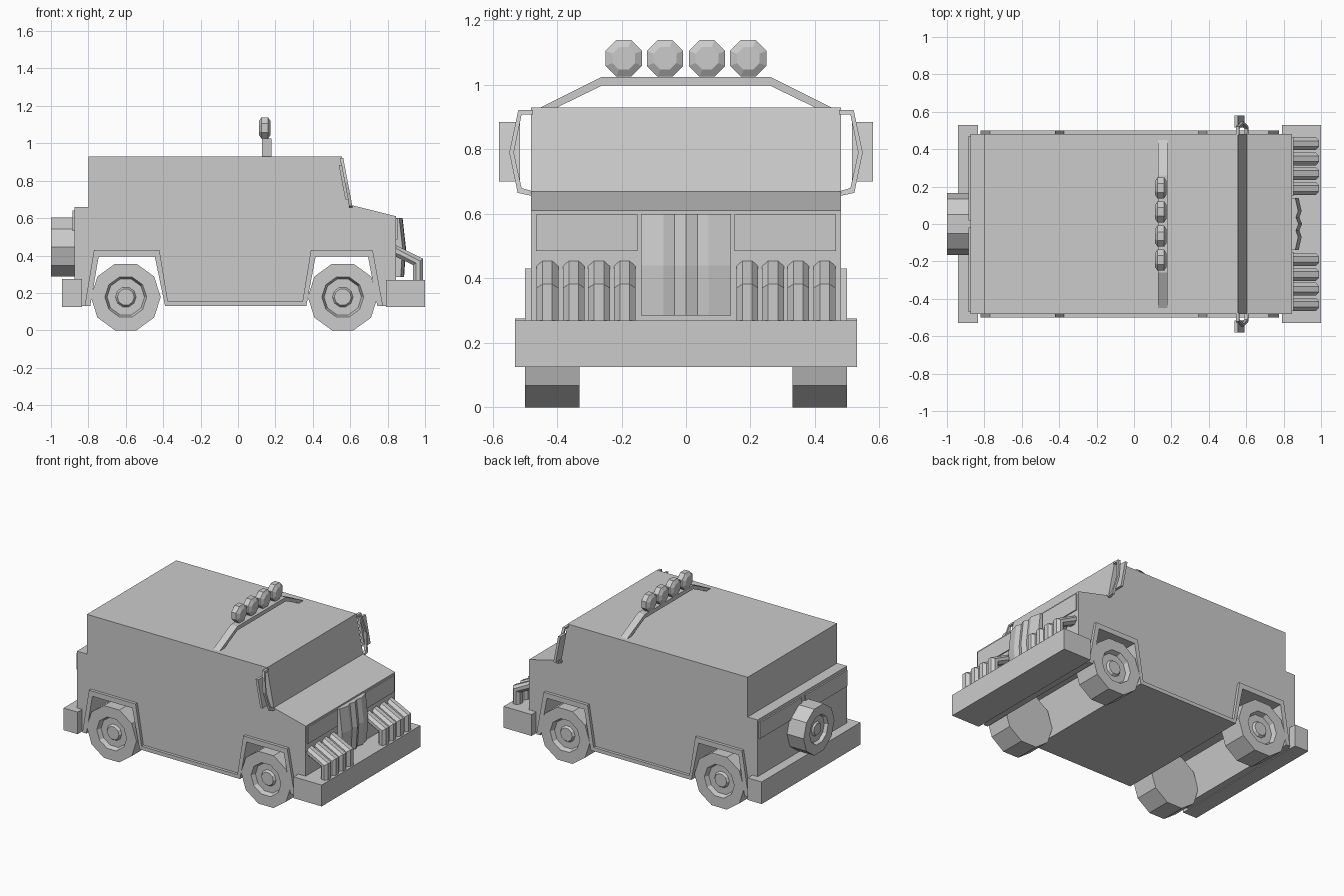
import bpy, bmesh
from math import sin, cos, pi
from mathutils import Vector

cube = bpy.data.objects.get("Cube")
if cube:
    bpy.data.objects.remove(cube, do_unlink=True)

grey = bpy.data.materials.new("plain grey")
grey.use_nodes = True
grey.diffuse_color = (0.6, 0.6, 0.6, 1)
grey.node_tree.nodes["Principled BSDF"].inputs["Base Color"].default_value = (0.6, 0.6, 0.6, 1)


def loft(name, rings, closed=False):
    """Skin matching rings of points; cap the ends, or join them when closed."""
    bm = bmesh.new()
    loops = [[bm.verts.new(p) for p in ring] for ring in rings]
    n = len(loops[0])
    pairs = list(zip(loops, loops[1:]))
    if closed:
        pairs.append((loops[-1], loops[0]))
    else:
        bm.faces.new(loops[0][::-1])
        bm.faces.new(loops[-1])
    for a, b in pairs:
        for i in range(n):
            j = (i + 1) % n
            bm.faces.new((a[i], a[j], b[j], b[i]))
    bmesh.ops.recalc_face_normals(bm, faces=bm.faces)
    mesh = bpy.data.meshes.new(name)
    bm.to_mesh(mesh)
    bm.free()
    mesh.materials.append(grey)
    obj = bpy.data.objects.new(name, mesh)
    bpy.context.collection.objects.link(obj)
    return obj


def slab(name, outline, y0, y1):
    """Extrude an x-z outline across the width."""
    return loft(name, [[(x, y, z) for x, z in outline] for y in (y0, y1)])


def cross_slab(name, outline, x0, x1):
    """Extrude a y-z outline along the length."""
    return loft(name, [[(x, y, z) for y, z in outline] for x in (x0, x1)])


def box(name, x, y, z):
    return slab(name, [(x[0], z[0]), (x[1], z[0]), (x[1], z[1]), (x[0], z[1])], *y)


def turned(name, centre, axis, profile, sides, phase=0):
    """Sweep (distance along axis, radius) pairs around the axis."""
    c, a = Vector(centre), Vector(axis)
    up = Vector((0, 0, 1))
    side = a.cross(up)
    rings = []
    for d, r in profile:
        angles = [2 * pi * i / sides + phase for i in range(sides)]
        rings.append([c + a * d + side * r * cos(t) + up * r * sin(t) for t in angles])
    return loft(name, rings)


# Body with wheel channels cut straight through
arches = [(0.745, 0.13), (0.695, 0.395), (0.415, 0.395), (0.365, 0.13),
          (-0.39, 0.13), (-0.445, 0.395), (-0.745, 0.395), (-0.79, 0.13)]
shell = [(-0.875, 0.13), (-0.875, 0.66), (-0.8, 0.66), (-0.8, 0.93), (0.555, 0.93),
         (0.605, 0.67), (0.845, 0.61), (0.845, 0.13)]
slab("body", shell + arches, -0.48, 0.48)

# Flares and sills along both sides
trim = [(-0.82, 0.13), (-0.77, 0.43), (-0.42, 0.43), (-0.375, 0.155),
        (0.345, 0.155), (0.39, 0.43), (0.72, 0.43), (0.775, 0.13)]
for side, s in (("left", 1), ("right", -1)):
    slab(side + "_trim", trim + arches, s * 0.47, s * 0.5)

# Wheels with recessed hubs, and the spare
tyre = [(0, 0.187), (0.17, 0.187), (0.17, 0.112), (0.14, 0.1), (0.14, 0.055), (0.155, 0.045)]
for end, x in (("front", 0.56), ("rear", -0.6)):
    for side, s in (("left", 1), ("right", -1)):
        turned(f"{end}_{side}_wheel", (x, s * 0.33, 0.178), (0, s, 0), tyre, 10)
spare = [(d * 0.735, r * 0.885) for d, r in tyre]
turned("spare_wheel", (-0.875, 0, 0.445), (-1, 0, 0), spare, 10)

# Bumpers
box("front_bumper", (0.79, 1.0), (-0.53, 0.53), (0.125, 0.27))
box("rear_bumper", (-0.94, -0.835), (-0.53, 0.53), (0.125, 0.275))

# Headlight and tailgate panels
for side, s in (("left", 1), ("right", -1)):
    box(side + "_headlight", (0.84, 0.852), (s * 0.15, s * 0.465), (0.485, 0.598))
    box(side + "_rear_panel", (-0.885, -0.87), (s * 0.02, s * 0.47), (0.53, 0.64))

# Folded grille, bent at mid height
folds = [(-0.14, 0), (-0.07, 0.016), (-0.035, 0.004), (0, 0.018),
         (0.035, 0.004), (0.07, 0.016), (0.14, 0)]
grille = []
for z, x in ((0.285, 0.87), (0.44, 0.88), (0.6, 0.862)):
    front = [(x + d, y, z) for y, d in folds]
    grille.append(front + [(0.84, 0.14, z), (0.84, -0.14, z)])
loft("grille", grille)

# Bent guard bars with chamfered sides
outer = [(0.84, 0.457), (0.99, 0.382), (0.99, 0.265), (0.935, 0.265), (0.935, 0.35), (0.84, 0.395)]
inner = [(0.84, 0.44), (0.973, 0.37), (0.973, 0.265), (0.952, 0.265), (0.952, 0.36), (0.84, 0.415)]
for i, y in enumerate((0.19, 0.27, 0.348, 0.43)):
    for side, s in (("left", 1), ("right", -1)):
        slices = ((-0.034, inner), (-0.015, outer), (0.015, outer), (0.034, inner))
        loft(f"{side}_guard_bar_{i + 1}",
             [[(x, s * y + d, z) for x, z in line] for d, line in slices])

# Roof bar and its lamps
half = [(0.45, 0.93), (0.26, 1.025)]
lower = [(0.26, 0.998), (0.41, 0.925)]
bar = half + [(-y, z) for y, z in half[::-1]] + [(-y, z) for y, z in lower[::-1]] + lower
cross_slab("roof_bar", bar, 0.128, 0.178)
lamp = [(-0.032, 0.038), (-0.018, 0.061), (0.018, 0.061), (0.032, 0.038)]
for i, y in enumerate((-0.193, -0.065, 0.065, 0.193)):
    turned(f"roof_lamp_{i + 1}", (0.143, y, 1.082), (1, 0, 0), lamp, 8, pi / 8)

# Mirrors on bracket frames that lean with the windscreen
bracket = [(0.475, 0.655), (0.522, 0.665), (0.548, 0.79), (0.52, 0.922), (0.475, 0.922),
           (0.475, 0.908), (0.51, 0.908), (0.534, 0.79), (0.51, 0.68), (0.475, 0.67)]


def lean(z):
    return 0.555 + (0.93 - z) * 0.19


for side, s in (("left", 1), ("right", -1)):
    loft(side + "_mirror_bracket",
         [[(lean(z) + d, s * y, z) for y, z in bracket] for d in (-0.012, 0.006)])
    plate = [(0.515, 0.7), (0.58, 0.7), (0.58, 0.885), (0.515, 0.885)]
    loft(side + "_mirror",
         [[(lean(z) + d, s * y, z) for y, z in plate] for d in (-0.025, -0.008)])
